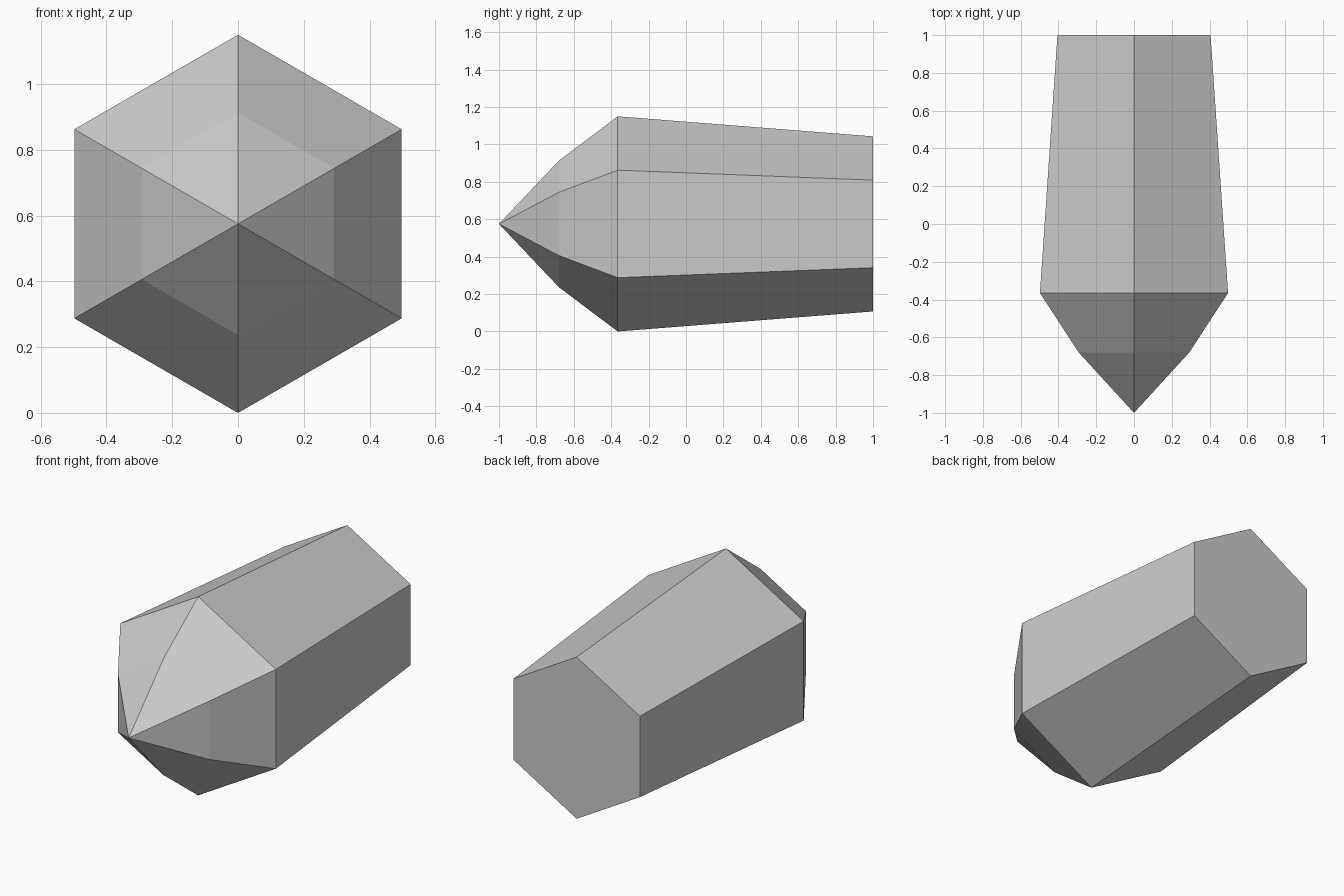
import bpy, bmesh
from math import sin, cos, pi

cube = bpy.data.objects.get("Cube")
if cube:
    bpy.data.objects.remove(cube, do_unlink=True)

SIDES = 6
CENTRE_Z = 0.575
TIP_Y = -1.0
# (y, radius) of each hexagonal ring, from the point to the flat back
RINGS = [(-0.68, 0.338), (-0.365, 0.575), (1.0, 0.468)]

# Plain grey material
grey = bpy.data.materials.new("grey")
grey.use_nodes = True
colour = (0.6, 0.6, 0.6, 1)
grey.diffuse_color = colour
grey.node_tree.nodes["Principled BSDF"].inputs["Base Color"].default_value = colour

bm = bmesh.new()


def hex_ring(y, radius):
    angles = [2 * pi * i / SIDES for i in range(SIDES)]
    return [bm.verts.new((radius * sin(a), y, CENTRE_Z + radius * cos(a)))
            for a in angles]


# Pointed nose, tapering body and flat back
tip = bm.verts.new((0, TIP_Y, CENTRE_Z))
rings = [hex_ring(y, r) for y, r in RINGS]
for i in range(SIDES):
    j = (i + 1) % SIDES
    bm.faces.new((tip, rings[0][i], rings[0][j]))
    for a, b in zip(rings, rings[1:]):
        bm.faces.new((a[i], b[i], b[j], a[j]))
bm.faces.new(rings[-1])
bmesh.ops.recalc_face_normals(bm, faces=bm.faces)

mesh = bpy.data.meshes.new("pointed_hexagonal_body")
bm.to_mesh(mesh)
bm.free()
mesh.materials.append(grey)
body = bpy.data.objects.new("pointed_hexagonal_body", mesh)
bpy.context.collection.objects.link(body)
